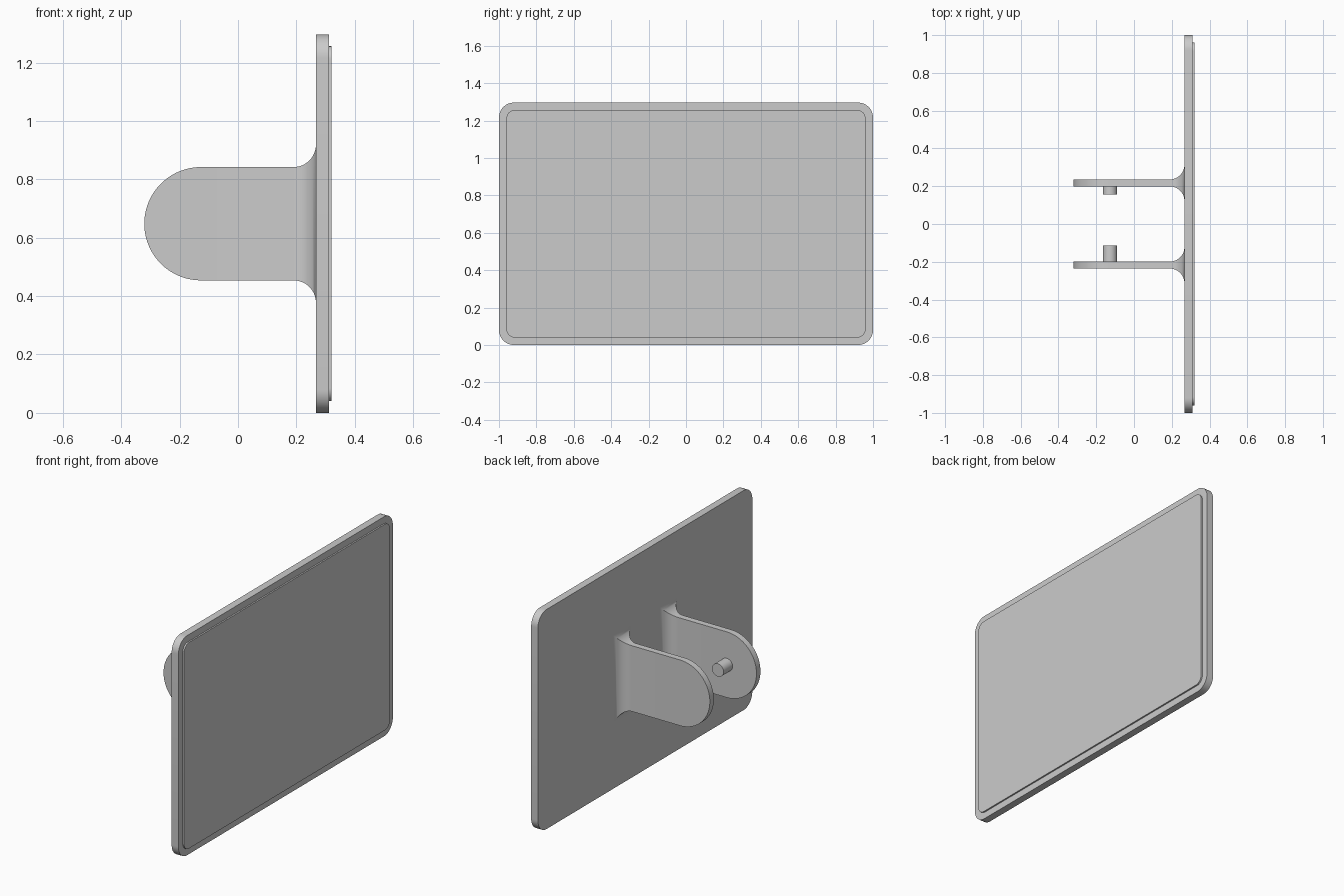
import bpy
import bmesh
from math import sin, cos, pi, sqrt
from mathutils import Matrix

cube = bpy.data.objects.get("Cube")
if cube:
    bpy.data.objects.remove(cube)

# One plain grey for every part
GREY = (0.6, 0.6, 0.6, 1)
grey = bpy.data.materials.new("plain grey")
grey.use_nodes = True
grey.diffuse_color = GREY
grey.node_tree.nodes["Principled BSDF"].inputs["Base Color"].default_value = GREY

MID_Z = 0.648      # height of the centre line
BACK_X = 0.267     # rear face of the panel
FRONT_X = 0.311    # main face of the panel


def finish(bm, name):
    bmesh.ops.remove_doubles(bm, verts=bm.verts, dist=0.0001)
    bmesh.ops.recalc_face_normals(bm, faces=bm.faces)
    mesh = bpy.data.meshes.new(name)
    bm.to_mesh(mesh)
    bm.free()
    mesh.materials.append(grey)
    obj = bpy.data.objects.new(name, mesh)
    bpy.context.collection.objects.link(obj)
    bpy.ops.object.select_all(action="DESELECT")
    obj.select_set(True)
    bpy.context.view_layer.objects.active = obj
    bpy.ops.object.shade_smooth_by_angle(angle=0.6)
    return obj


def rounded_slab(name, x0, x1, half_y, half_z, radius, steps=12):
    """Upright rectangle with rounded corners, extruded along x."""
    bm = bmesh.new()
    ring = []
    for corner, (sy, sz) in enumerate([(1, 1), (-1, 1), (-1, -1), (1, -1)]):
        for i in range(steps + 1):
            a = (corner + i / steps) * pi / 2
            y = sy * (half_y - radius) + radius * cos(a)
            z = MID_Z + sz * (half_z - radius) + radius * sin(a)
            ring.append(bm.verts.new((x0, y, z)))
    face = bm.faces.new(ring)
    new = bmesh.ops.extrude_face_region(bm, geom=[face])["geom"]
    top = [v for v in new if isinstance(v, bmesh.types.BMVert)]
    bmesh.ops.translate(bm, verts=top, vec=(x1 - x0, 0, 0))
    # Restore the starting cap if the extrusion consumed it
    if not any(all(abs(v.co.x - x0) < 1e-5 for v in f.verts) for f in bm.faces):
        bm.faces.new(ring)
    return finish(bm, name)


def bracket(name, side):
    """Arm with a round end, flaring in both directions into the panel."""
    r, thick, flare = 0.194, 0.0185, 0.077
    tip = -0.321
    steps = 24
    sections = []
    for i in range(steps + 1):
        a = i / steps * pi / 2
        sections.append((tip + r - r * cos(a), thick, r * sin(a)))
    for i in range(13):
        a = i / 12 * pi / 2
        grow = flare * (1 - cos(a))
        sections.append((BACK_X - flare + flare * sin(a), thick + grow, r + grow))
    bm = bmesh.new()
    rings = []
    for x, t, h in sections:
        rings.append([bm.verts.new((x, side * 0.2175 + sy * t, MID_Z + sz * h))
                      for sy, sz in [(1, 1), (-1, 1), (-1, -1), (1, -1)]])
    for a, b in zip(rings, rings[1:]):
        for i in range(4):
            j = (i + 1) % 4
            bm.faces.new((a[i], a[j], b[j], b[i]))
    bm.faces.new(rings[-1])
    return finish(bm, name)


def pin(name, y0, y1):
    bm = bmesh.new()
    place = Matrix.Translation((-0.127, (y0 + y1) / 2, MID_Z)) @ Matrix.Rotation(pi / 2, 4, "X")
    bmesh.ops.create_cone(bm, cap_ends=True, segments=32, radius1=0.038,
                          radius2=0.038, depth=abs(y1 - y0), matrix=place)
    return finish(bm, name)


# Panel and its slightly raised face
rounded_slab("panel", BACK_X, FRONT_X, 1.0, MID_Z, 0.08)
rounded_slab("raised_face", FRONT_X - 0.005, 0.32, 0.96, 0.608, 0.045)

# Two mounting arms with inward pins of different length
bracket("rear_bracket", 1)
bracket("front_bracket", -1)
pin("rear_pin", 0.157, 0.205)
pin("front_pin", -0.205, -0.115)
